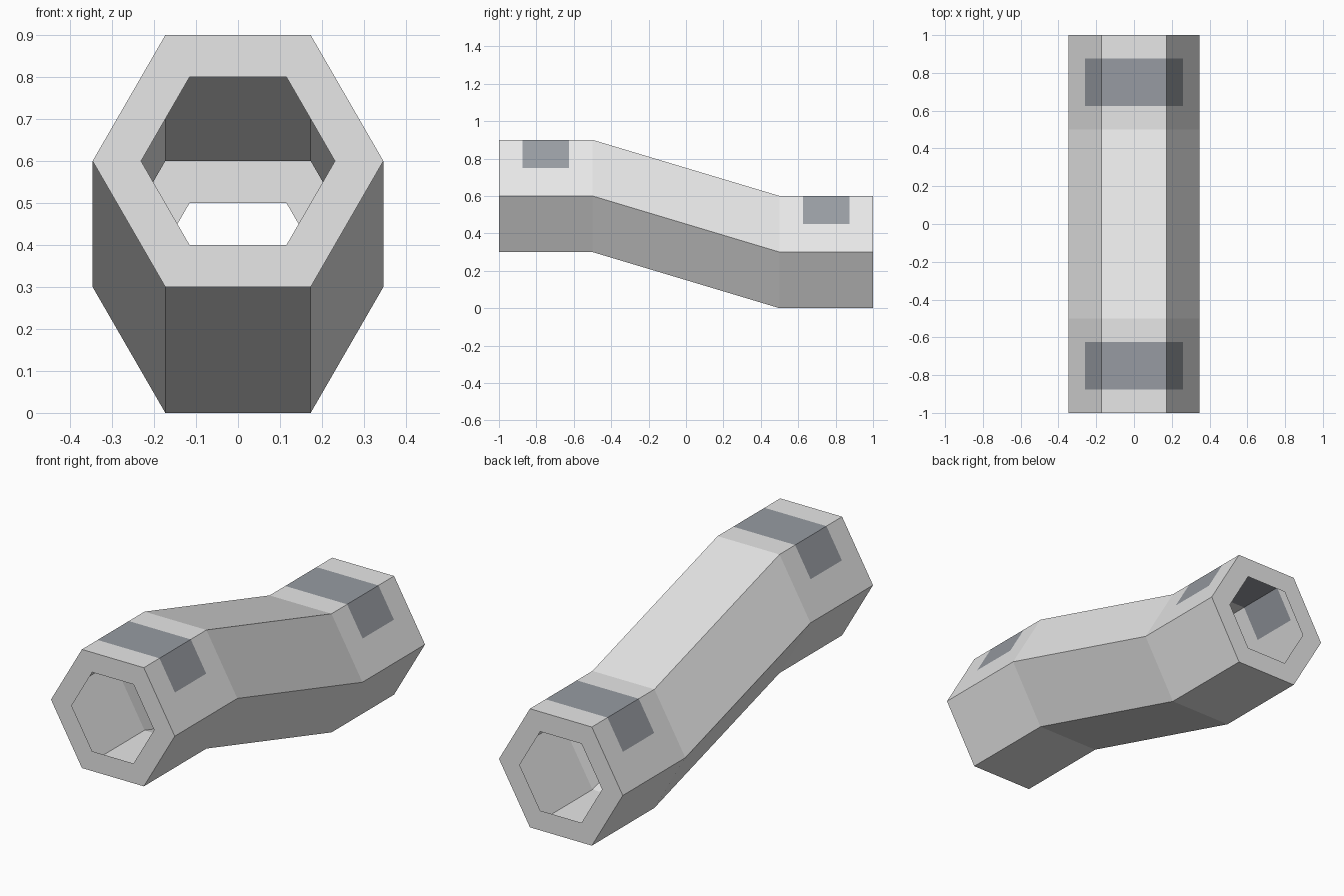
import bpy
import math

if "Cube" in bpy.data.objects:
    bpy.data.objects.remove(bpy.data.objects["Cube"])

R_OUT, R_IN = 0.3464, 0.2309   # hexagon corner radii, outer wall and end opening


def material(name, rgb):
    m = bpy.data.materials.new(name)
    m.diffuse_color = (*rgb, 1.0)
    m.use_nodes = True
    m.node_tree.nodes["Principled BSDF"].inputs["Base Color"].default_value = m.diffuse_color
    return m


hull_grey = material("hull grey", (0.80, 0.80, 0.80))
window_blue = material("window blue grey", (0.31, 0.33, 0.36))


def centre_z(y):
    """Height of the tube axis: level, sloped, level."""
    t = min(max((y + 0.5) / 1.0, 0.0), 1.0)
    return 0.6 - 0.3 * t


def hexagon(radius):
    return [(radius * math.cos(math.radians(60 * i)),
             radius * math.sin(math.radians(60 * i))) for i in range(6)]


def make_object(name, verts, faces, mat):
    mesh = bpy.data.meshes.new(name)
    mesh.from_pydata(verts, [], faces)
    mesh.materials.append(mat)
    mesh.update()
    obj = bpy.data.objects.new(name, mesh)
    bpy.context.collection.objects.link(obj)
    return obj


# Cross-section: hexagon with the two upper sides split at mid height
h = hexagon(R_OUT)


def mid(a, b):
    return ((a[0] + b[0]) / 2, (a[1] + b[1]) / 2)


section = [h[0], mid(h[0], h[1]), h[1], h[2], mid(h[2], h[3]), h[3], h[4], h[5]]
WINDOW_SIDES = (1, 2, 3)       # upper halves of the sides and the top
stations = [-1, -0.875, -0.625, -0.5, 0.5, 0.625, 0.875, 1]
WINDOW_SPANS = (1, 5)          # window bands near each end

# Bent hull, with the window bands cut out as their own faces
n = len(section)
verts = [(x, y, z + centre_z(y)) for y in stations for x, z in section]
hull, windows = [], {s: [] for s in WINDOW_SPANS}
for s in range(len(stations) - 1):
    for i in range(n):
        j = (i + 1) % n
        quad = (s * n + i, s * n + j, (s + 1) * n + j, (s + 1) * n + i)
        quad = quad[::-1]      # normals outward
        if s in WINDOW_SPANS and i in WINDOW_SIDES:
            windows[s].append(quad)
        else:
            hull.append(quad)
make_object("tube_hull", verts, hull, hull_grey)

# Wrap-over windows, flush with the hull
for s, name in zip(WINDOW_SPANS, ("front_window", "back_window")):
    used = sorted({v for q in windows[s] for v in q})
    remap = {v: k for k, v in enumerate(used)}
    make_object(name, [verts[v] for v in used],
                [[remap[v] for v in q] for q in windows[s]], window_blue)

# Flat end rings with hexagonal openings
for y, name in ((-1, "front_end_ring"), (1, "back_end_ring")):
    ring = [(x, y, z + centre_z(y)) for x, z in hexagon(R_OUT) + hexagon(R_IN)]
    faces = []
    for i in range(6):
        j = (i + 1) % 6
        quad = (i, j, 6 + j, 6 + i)
        faces.append(quad if y > 0 else quad[::-1])
    make_object(name, ring, faces, hull_grey)
